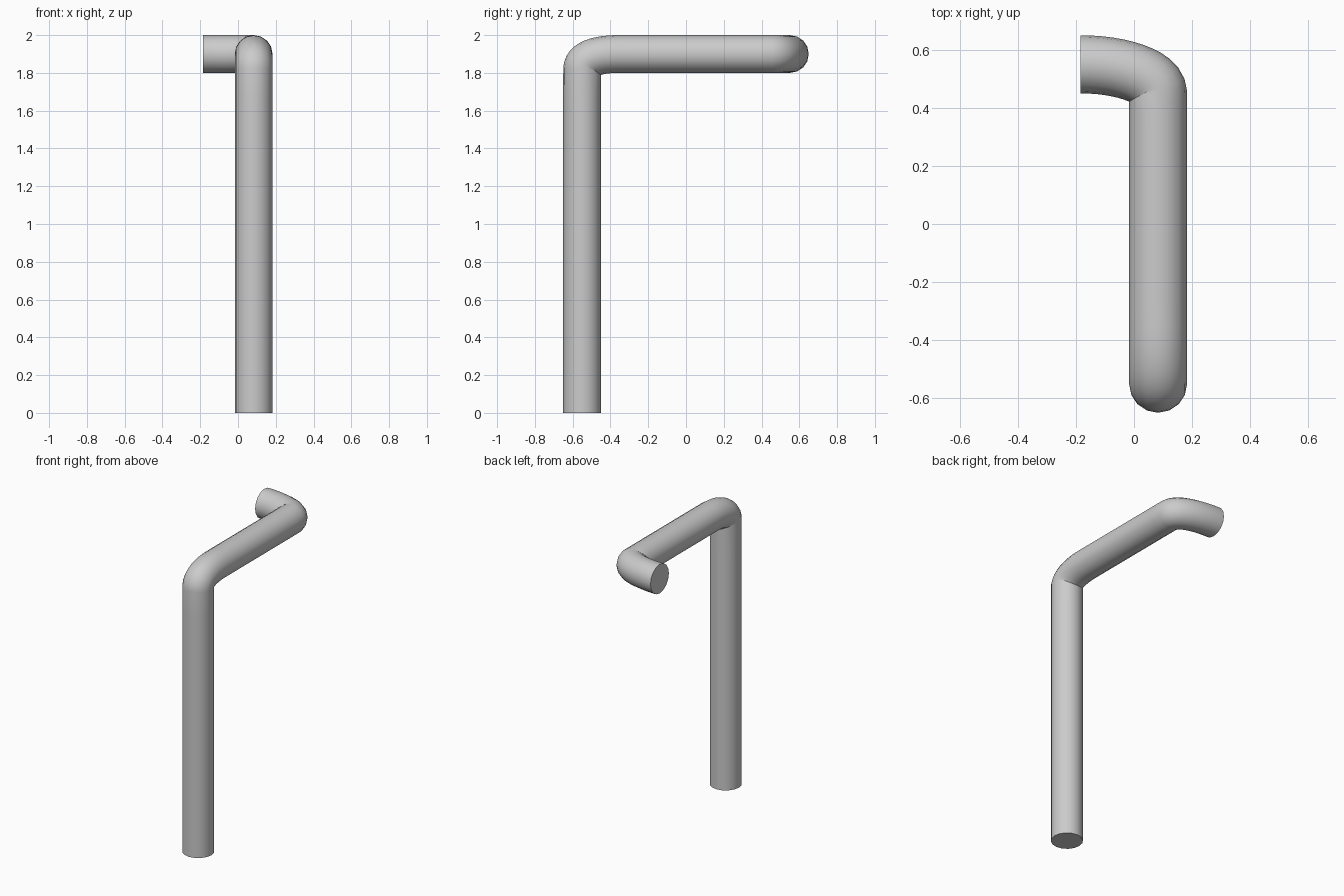
import bpy
from mathutils import Vector

if "Cube" in bpy.data.objects:
    bpy.data.objects.remove(bpy.data.objects["Cube"])

R = 0.1
X, Y, Z = 0.083, 0.55, 1.9


def bezier_tube(name, knots):
    """Round capped tube along (left handle, point, right handle) knots."""
    curve = bpy.data.curves.new(name, 'CURVE')
    curve.dimensions = '3D'
    curve.bevel_depth = R
    curve.bevel_resolution = 6
    curve.resolution_u = 12
    curve.use_fill_caps = True
    spline = curve.splines.new('BEZIER')
    spline.bezier_points.add(len(knots) - 1)
    for p, (left, co, right) in zip(spline.bezier_points, knots):
        p.handle_left_type = p.handle_right_type = 'FREE'
        p.handle_left, p.co, p.handle_right = Vector(left), Vector(co), Vector(right)
    obj = bpy.data.objects.new(name, curve)
    bpy.context.collection.objects.link(obj)
    # Real mesh, smooth sides and sharp end caps
    bpy.context.view_layer.objects.active = obj
    obj.select_set(True)
    bpy.ops.object.convert(target='MESH')
    bpy.ops.object.shade_smooth_by_angle(angle=0.7)
    return bpy.context.object


# Upright, top bend, horizontal arm, side bend to the open end
bezier_tube("bent_pipe", [
    ((X, -Y, -0.1), (X, -Y, 0), (X, -Y, 0.6)),
    ((X, -Y, 1.2), (X, -Y, 1.82), (X, -Y, 1.87)),
    ((X, -Y + 0.07, Z), (X, -Y + 0.2, Z), (X, -0.1, Z)),
    ((X, 0.2, Z), (X, 0.45, Z), (X, 0.51, Z)),
    ((-0.05, Y, Z), (-0.185, Y, Z), (-0.3, Y, Z)),
])
